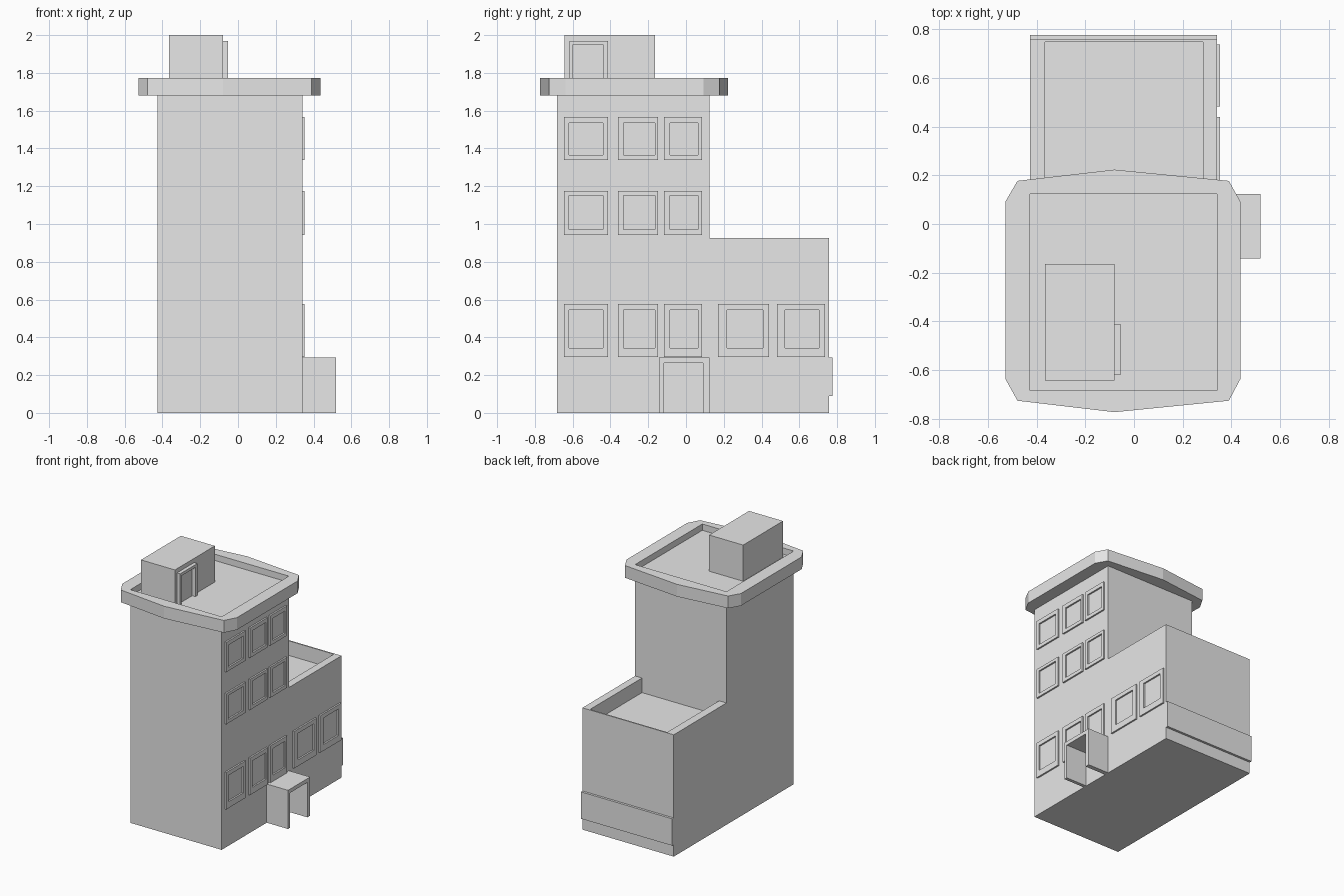
import bpy
import bmesh
from mathutils import Vector

old = bpy.data.objects.get("Cube")
if old:
    bpy.data.objects.remove(old, do_unlink=True)

grey = bpy.data.materials.new("light grey")
grey.use_nodes = True
grey.diffuse_color = (0.8, 0.8, 0.8, 1)
grey.node_tree.nodes["Principled BSDF"].inputs["Base Color"].default_value = (0.8, 0.8, 0.8, 1)

X0, X1 = -0.427, 0.341          # side walls
Y0, Y1, Y2 = -0.683, 0.124, 0.757  # front, tower back, annex back


def prism(name, loops, axis, start, end):
    """Extrude an outline (plus optional hole loops) along x or z."""
    bm = bmesh.new()
    for loop in loops:
        if axis == "x":
            verts = [bm.verts.new((start, a, b)) for a, b in loop]
        else:
            verts = [bm.verts.new((a, b, start)) for a, b in loop]
        for i, v in enumerate(verts):
            bm.edges.new((v, verts[i - 1]))
    bmesh.ops.triangle_fill(bm, edges=bm.edges[:], use_beauty=True)
    geom = bmesh.ops.extrude_face_region(bm, geom=bm.faces[:], use_keep_orig=True)["geom"]
    shift = Vector((end - start, 0, 0)) if axis == "x" else Vector((0, 0, end - start))
    bmesh.ops.translate(bm, vec=shift, verts=[g for g in geom if isinstance(g, bmesh.types.BMVert)])
    bmesh.ops.recalc_face_normals(bm, faces=bm.faces[:])
    bmesh.ops.dissolve_limit(bm, angle_limit=0.01, verts=bm.verts[:], edges=bm.edges[:])
    mesh = bpy.data.meshes.new(name)
    bm.to_mesh(mesh)
    bm.free()
    mesh.materials.append(grey)
    obj = bpy.data.objects.new(name, mesh)
    bpy.context.collection.objects.link(obj)
    return obj


def rect(a0, a1, b0, b1):
    return [(a0, b0), (a1, b0), (a1, b1), (a0, b1)]


def portal(a0, a1, top, c0, c1, inner_top, base):
    """Outline of an upside-down U: two legs and a lintel."""
    return [(a0, base), (a0, top), (a1, top), (a1, base),
            (c1, base), (c1, inner_top), (c0, inner_top), (c0, base)]


# Tower and rear annex as one stepped body
ROOF, TERRACE = 1.725, 0.815
prism("building_body", [[(Y0, 0), (Y2, 0), (Y2, TERRACE), (Y1, TERRACE),
                         (Y1, ROOF), (Y0, ROOF)]], "x", X0, X1)

# Annex parapet around the terrace
prism("terrace_parapet", [[(X0, Y1), (X0, Y2), (X1, Y2), (X1, Y1), (0.283, Y1),
                           (0.283, 0.747), (-0.365, 0.747), (-0.365, Y1)]],
      "z", TERRACE, 0.926)

# Overhanging cornice with cut corners and bowed front and back
right_half = [(-0.08, -0.772), (0.389, -0.725), (0.436, -0.637),
              (0.436, 0.093), (0.389, 0.177), (-0.08, 0.223)]
left_half = [(-0.478, 0.177), (-0.527, 0.093), (-0.527, -0.637), (-0.478, -0.725)]
prism("roof_cornice", [right_half + left_half, rect(X0, X1, Y0, Y1)], "z", 1.68, 1.773)

# Rooftop stair house and its door frame
prism("stair_house", [rect(-0.366, -0.08, -0.643, -0.164)], "z", ROOF, 2.0)
prism("stair_house_door_frame",
      [portal(-0.618, -0.412, 1.968, -0.602, -0.436, 1.947, ROOF)], "x", -0.08, -0.053)

# Entrance porch
prism("entrance_porch", [portal(-0.142, 0.124, 0.294, -0.116, 0.09, 0.265, 0)], "x", X1, 0.52)

# Raised band on the rear wall
band = prism("rear_band", [rect(Y2, 0.775, 0.09, 0.294)], "x", X0, X1)

# Window frames: outer span, inner span
tower_columns = [(-0.645, -0.413, -0.62, -0.44), (-0.36, -0.148, -0.33, -0.165),
                 (-0.116, 0.085, -0.086, 0.063)]
annex_columns = [(0.17, 0.44, 0.216, 0.407), (0.482, 0.737, 0.524, 0.703)]
floors = [("ground", 0.296, 0.577, 0.344, 0.545),
          ("middle", 0.943, 1.175, 0.97, 1.152),
          ("upper", 1.339, 1.566, 1.366, 1.535)]
for level, z0, z1, iz0, iz1 in floors:
    columns = tower_columns + (annex_columns if level == "ground" else [])
    for n, (y0, y1, iy0, iy1) in enumerate(columns, 1):
        prism(f"{level}_window_frame_{n}",
              [rect(y0, y1, z0, z1), rect(iy0, iy1, iz0, iz1)], "x", X1, 0.353)
